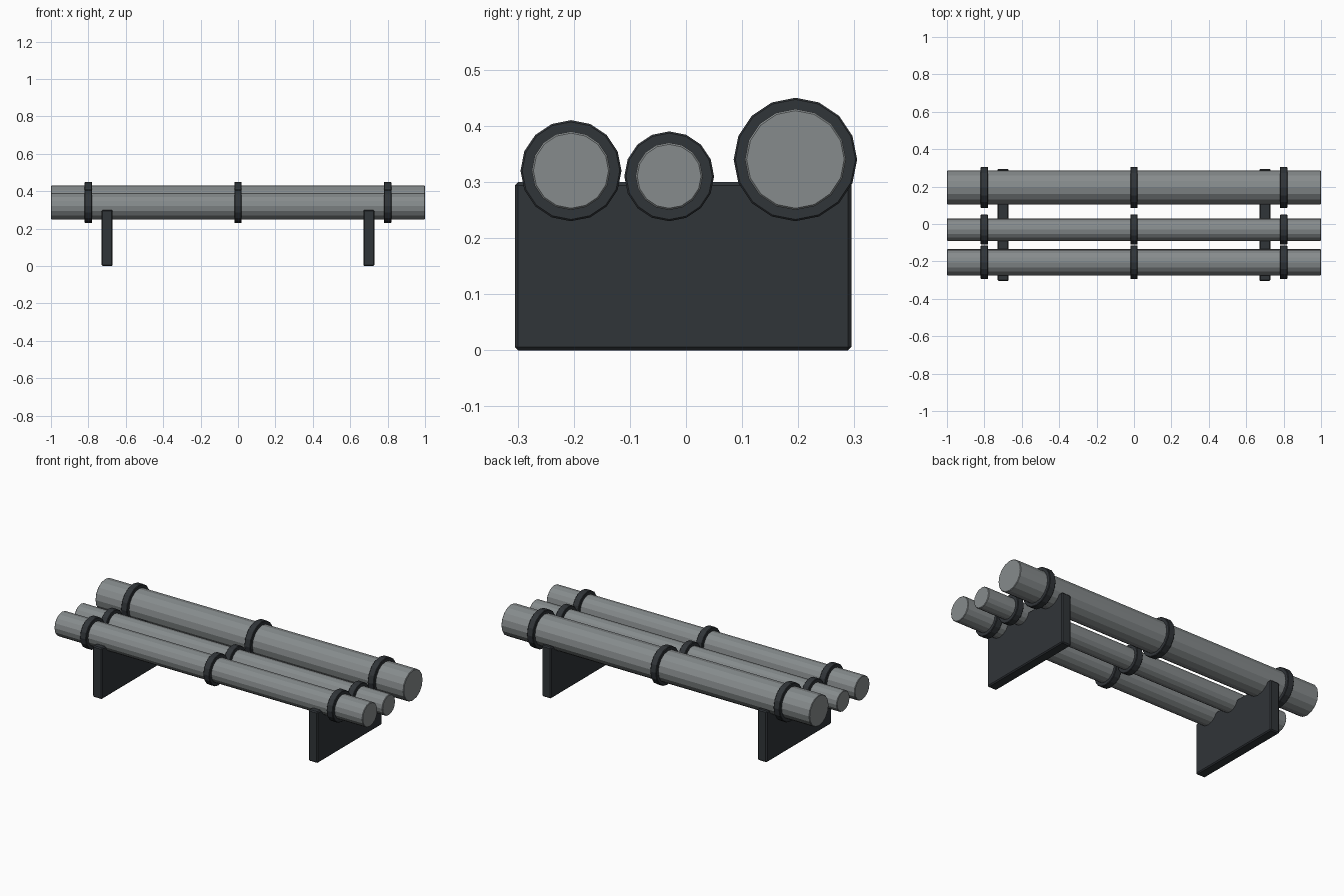
import bpy
from math import pi

if "Cube" in bpy.data.objects:
    bpy.data.objects.remove(bpy.data.objects["Cube"])


def material(name, color):
    m = bpy.data.materials.new(name)
    m.diffuse_color = color
    m.use_nodes = True
    m.node_tree.nodes["Principled BSDF"].inputs["Base Color"].default_value = m.diffuse_color
    return m


steel = material("pipe_steel", (0.24, 0.26, 0.265, 1))
dark = material("dark_metal", (0.03, 0.035, 0.04, 1))


def finish(name, mat, bevel):
    ob = bpy.context.object
    ob.name = name
    ob.data.materials.append(mat)
    mod = ob.modifiers.new("edge_bevel", 'BEVEL')
    mod.width = bevel
    mod.segments = 1
    mod.limit_method = 'ANGLE'
    mod.angle_limit = pi / 4
    return ob


def rod(name, x, y, z, radius, length, mat, bevel):
    bpy.ops.mesh.primitive_cylinder_add(
        vertices=16, radius=radius, depth=length,
        location=(x, y, z), rotation=(0, pi / 2, 0))
    return finish(name, mat, bevel)


# Three parallel pipes, each with three collars
pipes = [("front", -0.205, 0.32, 0.07),
         ("middle", -0.03, 0.31, 0.06),
         ("back", 0.195, 0.34, 0.09)]
for label, y, z, r in pipes:
    rod(label + "_pipe", 0, y, z, r, 2.0, steel, 0.003)
    for i, x in enumerate((-0.8, 0, 0.8)):
        rod(f"{label}_collar_{i + 1}", x, y, z, r + 0.02, 0.04, dark, 0.003)

# Two upright support plates
for side, x in (("left", -0.7), ("right", 0.7)):
    bpy.ops.mesh.primitive_cube_add(size=1, location=(x, -0.005, 0.15))
    bpy.context.object.scale = (0.06, 0.6, 0.3)
    bpy.ops.object.transform_apply(location=False, rotation=False, scale=True)
    finish(side + "_support", dark, 0.006)
